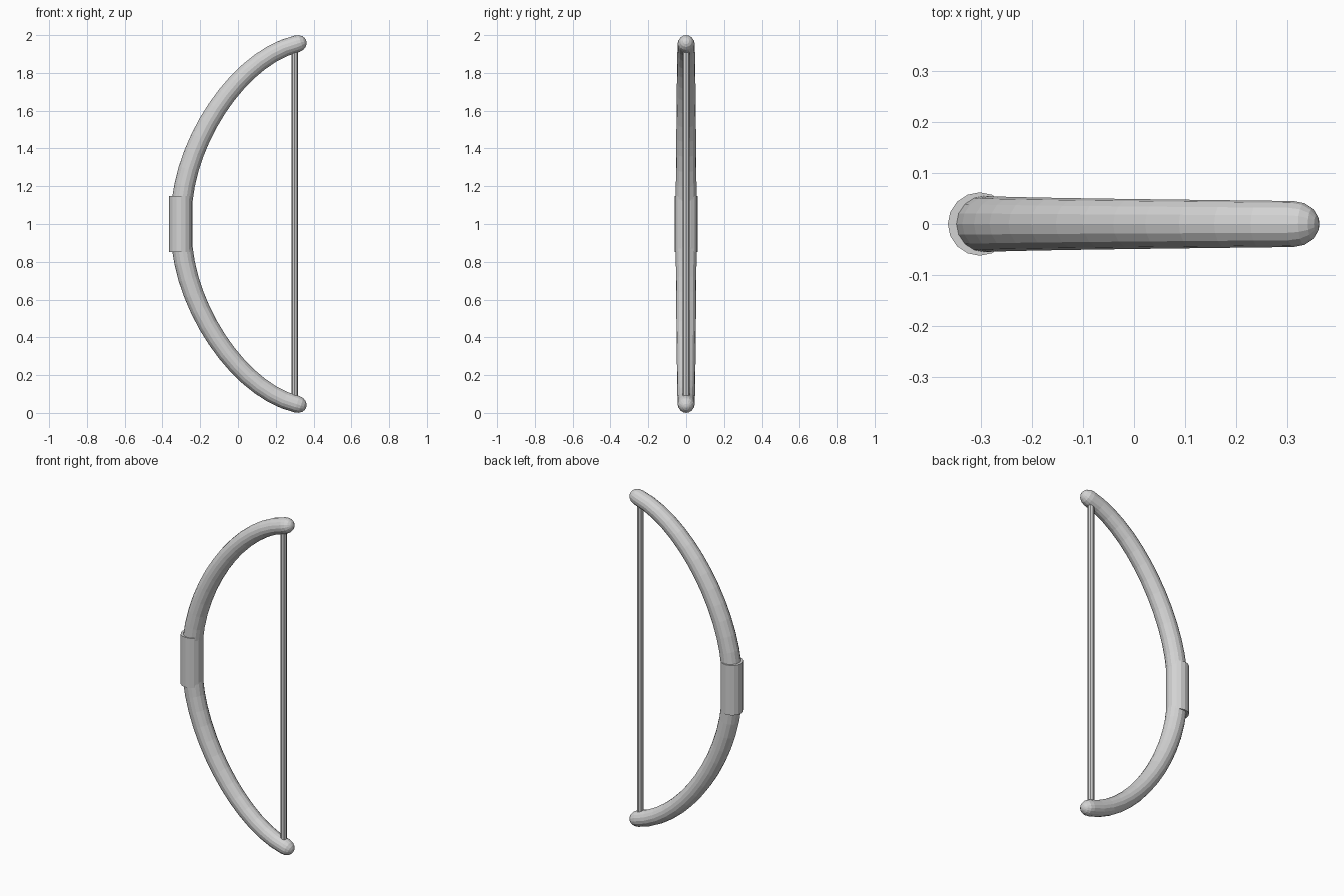
import bpy, bmesh, math
from mathutils import Vector
from mathutils.geometry import interpolate_bezier

if "Cube" in bpy.data.objects:
    bpy.data.objects.remove(bpy.data.objects["Cube"])

grey = bpy.data.materials.new("plain grey")
grey.use_nodes = True
grey.diffuse_color = (0.65, 0.65, 0.65, 1)
grey.node_tree.nodes["Principled BSDF"].inputs["Base Color"].default_value = grey.diffuse_color


def sweep(name, path, radii, sides):
    """Sweep a round section along a path lying in the XZ plane, and cap both ends."""
    bm = bmesh.new()
    across = Vector((0, 1, 0))
    rings = []
    for i, (point, radius) in enumerate(zip(path, radii)):
        tangent = path[min(i + 1, len(path) - 1)] - path[max(i - 1, 0)]
        out = across.cross(tangent).normalized()
        ring = []
        for k in range(sides):
            a = math.tau * k / sides
            ring.append(bm.verts.new(point + radius * (out * math.cos(a) + across * math.sin(a))))
        rings.append(ring)
    for low, high in zip(rings, rings[1:]):
        for k in range(sides):
            n = (k + 1) % sides
            bm.faces.new((low[k], low[n], high[n], high[k]))
    bm.faces.new(rings[0])
    bm.faces.new(rings[-1])
    bmesh.ops.recalc_face_normals(bm, faces=bm.faces)
    mesh = bpy.data.meshes.new(name)
    bm.to_mesh(mesh)
    bm.free()
    mesh.materials.append(grey)
    obj = bpy.data.objects.new(name, mesh)
    bpy.context.collection.objects.link(obj)
    return obj


# Upper half of the curved limb, thinning toward the tip
steps, thick, thin = 15, 0.056, 0.045
tip = Vector((0.312, 0, 1.954))
path = interpolate_bezier(Vector((-0.3, 0, 1.04)), Vector((-0.3, 0, 1.42)),
                          Vector((0, 0, 1.88)), tip, steps)
radii = [thick + (thin - thick) * i / (steps - 1) for i in range(steps)]

# Rounded tip
direction = (path[-1] - path[-2]).normalized()
for angle in (25, 48, 68, 84):
    a = math.radians(angle)
    path.append(tip + direction * 0.052 * math.sin(a))
    radii.append(thin * math.cos(a))

# Mirror the half below the grip to make the full bow limb
lower = [Vector((p.x, 0, 2 - p.z)) for p in reversed(path)]
sweep("bow_limb", lower + path, radii[::-1] + radii, 16)

# Grip sleeve and bowstring
for name, x, half, radius, sides in (("grip", -0.302, 0.148, 0.062, 16),
                                     ("bowstring", 0.3, 0.91, 0.018, 8)):
    ends = [Vector((x, 0, 1 - half)), Vector((x, 0, 1 + half))]
    sweep(name, ends, [radius] * 2, sides)
